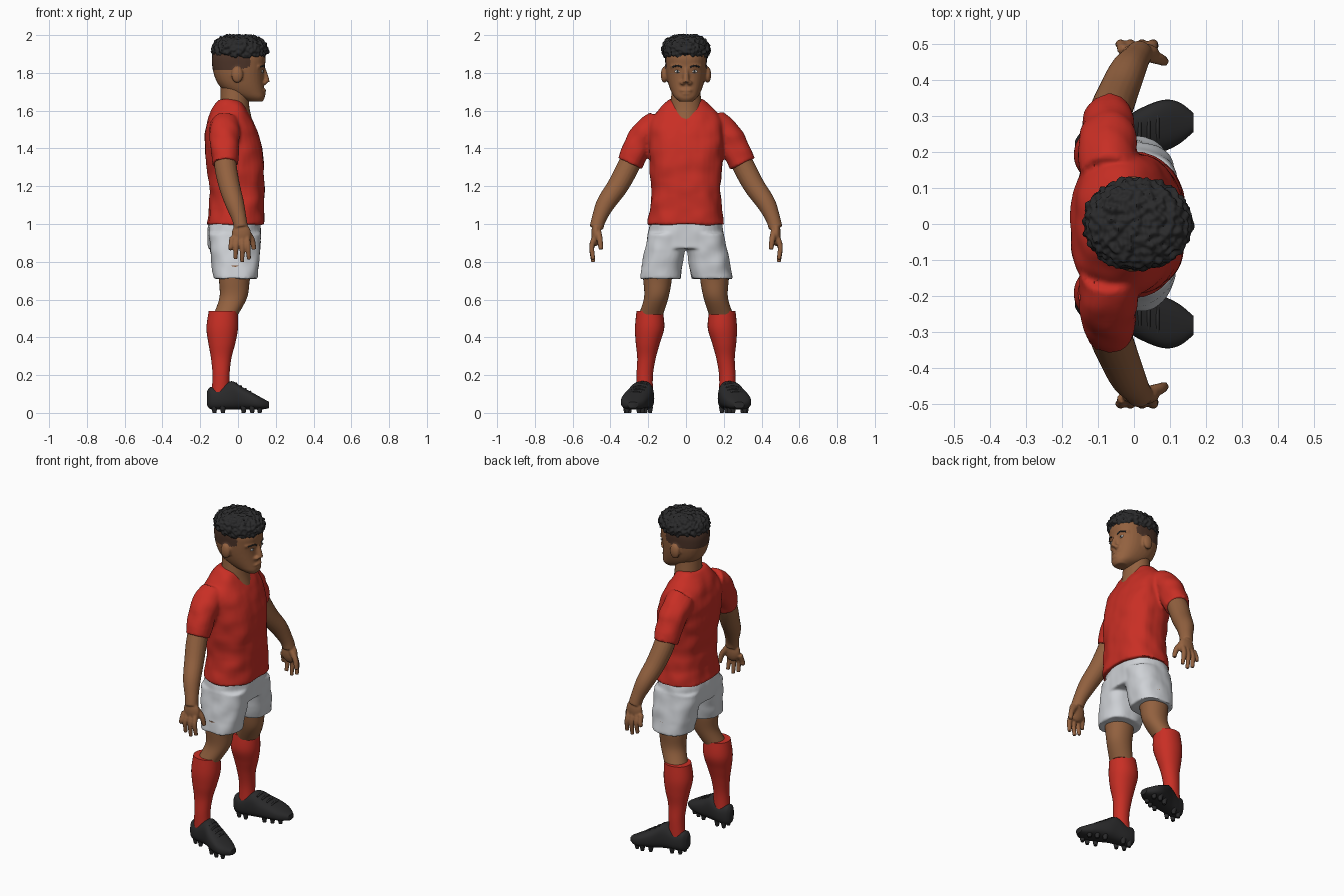
import bpy
import bmesh
import math
from mathutils import Vector, Matrix, noise
from mathutils.bvhtree import BVHTree

cube = bpy.data.objects.get("Cube")
if cube:
    bpy.data.objects.remove(cube, do_unlink=True)


def material(name, *rgb):
    mat = bpy.data.materials.new(name)
    mat.use_nodes = True
    mat.diffuse_color = (*rgb, 1)
    shader = next(n for n in mat.node_tree.nodes if n.type == 'BSDF_PRINCIPLED')
    shader.inputs["Base Color"].default_value = (*rgb, 1)
    shader.inputs["Roughness"].default_value = 0.8
    return mat


SKIN = material("brown skin", .29, .12, .05)
FADE = material("shaved hair", .075, .035, .022)
BLACK = material("black", .023, .023, .024)
RED = material("red cloth", .58, .028, .018)
WHITE = material("white cloth", .62, .64, .67)
EYE = material("eye white", .7, .68, .65)


def spline(rows, steps=6):
    """Catmull-Rom interpolation between rows of numbers."""
    p = [Vector(r) for r in rows]
    out = []
    for i in range(len(p) - 1):
        a, b, c, d = p[max(i - 1, 0)], p[i], p[i + 1], p[min(i + 2, len(p) - 1)]
        for s in range(steps):
            t = s / steps
            out.append((b * 2 + (c - a) * t + (a * 2 - b * 5 + c * 4 - d) * t ** 2
                        + (b * 3 - a - c * 3 + d) * t ** 3) * .5)
    return out + [p[-1]]


def bridge(bm, rings):
    rings = [[bm.verts.new(co) for co in ring] for ring in rings]
    n = len(rings[0])
    for low, high in zip(rings, rings[1:]):
        for k in range(n):
            bm.faces.new((low[k], low[(k + 1) % n], high[(k + 1) % n], high[k]))
    bm.faces.new(rings[0][::-1])
    bm.faces.new(rings[-1])


def loft(bm, rows, power=2.3, along_x=False, n=32):
    """Stack rounded sections, rows are (x0, x1, y0, y1, z)."""
    def bulge(v):
        return math.copysign(abs(v) ** (2 / power), v)
    rings = []
    for x0, x1, y0, y1, z in spline(rows):
        ring = []
        for k in range(n):
            a = math.tau * k / n
            x = (x0 + x1) / 2 + (x1 - x0) / 2 * bulge(math.cos(a))
            y = (y0 + y1) / 2 + (y1 - y0) / 2 * bulge(math.sin(a))
            ring.append((z, y, x) if along_x else (x, y, z))
        rings.append(ring)
    bridge(bm, rings)


def centred(rows):
    return [(x0, x1, -h, h, z) for x0, x1, h, z in rows]


def limb(bm, rows, side=1, n=20):
    """Round tube through rows of (x, y, z, radius)."""
    path = spline([(x, y * side, z, r) for x, y, z, r in rows])
    rings = []
    for i, row in enumerate(path):
        t = (path[min(i + 1, len(path) - 1)] - path[max(i - 1, 0)]).to_3d().normalized()
        u = Vector((1, 0, 0))
        u = (u - t * u.dot(t)).normalized()
        v = t.cross(u)
        angles = [math.tau * k / n for k in range(n)]
        rings.append([row.to_3d() + (u * math.cos(a) + v * math.sin(a)) * row[3] for a in angles])
    bridge(bm, rings)


def ball(bm, centre, size):
    bmesh.ops.create_icosphere(bm, subdivisions=3, radius=1,
                               matrix=Matrix.LocRotScale(Vector(centre), None, Vector(size)))


def finish(name, bm, mat, voxel=0, ruffle=0, scale=1):
    """Make the object, optionally fusing its pieces and roughening the surface."""
    bmesh.ops.recalc_face_normals(bm, faces=bm.faces)
    mesh = bpy.data.meshes.new(name)
    bm.to_mesh(mesh)
    bm.free()
    obj = bpy.data.objects.new(name, mesh)
    bpy.context.collection.objects.link(obj)
    if voxel:
        remesh = obj.modifiers.new("fuse", 'REMESH')
        remesh.mode = 'VOXEL'
        remesh.voxel_size = voxel
        soften = obj.modifiers.new("soften", 'SMOOTH')
        soften.iterations = 4
        graph = bpy.context.evaluated_depsgraph_get()
        mesh = bpy.data.meshes.new_from_object(obj.evaluated_get(graph))
        obj.modifiers.clear()
        obj.data = mesh
        mesh.name = name
    if ruffle:
        moved = [v.co + v.normal * ruffle * noise.noise(v.co * scale) for v in mesh.vertices]
        for v, co in zip(mesh.vertices, moved):
            v.co = co
    mesh.materials.clear()
    mesh.materials.append(mat)
    mesh.shade_smooth()
    mesh.set_sharp_from_angle(angle=math.radians(50))
    return obj


def mirror(obj):
    twin = obj.copy()
    twin.data = obj.data.copy()
    twin.name = twin.data.name = obj.name.replace("left", "right")
    twin.data.transform(Matrix.Scale(-1, 4, (0, 1, 0)))
    twin.data.flip_normals()
    bpy.context.collection.objects.link(twin)


# Shirt with sleeves
bm = bmesh.new()
loft(bm, centred([(-.167, .142, .203, .997), (-.152, .14, .188, 1.1), (-.152, .14, .184, 1.2),
                  (-.172, .136, .195, 1.35), (-.177, .116, .2, 1.45), (-.167, .087, .195, 1.53),
                  (-.145, .055, .155, 1.595), (-.115, .03, .105, 1.645), (-.1, .01, .085, 1.66)]), 2.5)
for side in (1, -1):
    limb(bm, [(-.07, .14, 1.53, .078), (-.072, .21, 1.475, .082),
              (-.07, .26, 1.4, .076), (-.068, .298, 1.318, .071)], side)
finish("shirt", bm, RED, .009, .008, 13)

# Shorts
bm = bmesh.new()
loft(bm, centred([(-.15, .12, .185, 1.03), (-.163, .122, .196, .96), (-.155, .12, .2, .87)]), 2.5)
for side in (1, -1):
    rows = [(-.155, .12, .003, .2, .95), (-.145, .115, .008, .224, .84), (-.127, .102, .03, .246, .71)]
    loft(bm, [(a, b, c * side, d * side, z) for a, b, c, d, z in rows], 2.5)
finish("shorts", bm, WHITE, .008, .006, 14)

# Neck
bm = bmesh.new()
loft(bm, centred([(-.08, .075, .08, 1.55), (-.092, .06, .083, 1.62),
                  (-.092, .055, .076, 1.7), (-.09, .05, .07, 1.78)]), 2)
finish("neck", bm, SKIN)

# Head with nose, lips, brow ridge and ears
bm = bmesh.new()
loft(bm, centred([(.06, .13, .035, 1.648), (0, .142, .06, 1.67), (-.065, .14, .078, 1.7),
                  (-.105, .136, .093, 1.74), (-.127, .136, .104, 1.79), (-.137, .143, .109, 1.84),
                  (-.136, .146, .11, 1.89), (-.11, .12, .095, 1.94), (-.05, .06, .05, 1.965)]))
limb(bm, [(.132, 0, 1.825, .013), (.146, 0, 1.78, .015), (.15, 0, 1.75, .019)])
ball(bm, (.136, 0, 1.707), (.014, .034, .009))
ball(bm, (.134, 0, 1.69), (.014, .028, .009))
for side in (1, -1):
    ball(bm, (.141, .019 * side, 1.748), (.014, .014, .012))
    ball(bm, (-.004, .115 * side, 1.79), (.031, .018, .044))
    limb(bm, [(.134, .012, 1.832, .009), (.127, .045, 1.84, .011), (.103, .08, 1.832, .009)], side)
head = finish("head", bm, SKIN, .006)
head.data.materials.append(FADE)
for face in head.data.polygons:
    c = face.center
    if c.z > 1.815 + .3 * max(c.x, 0) and c.x < .065 and abs(c.y) < .112:
        face.material_index = 1

# Eyes and eyebrows sit on the face surface
surface = BVHTree.FromPolygons([v.co for v in head.data.vertices],
                               [p.vertices for p in head.data.polygons])


def face_x(y, z):
    return surface.ray_cast(Vector((1, y, z)), Vector((-1, 0, 0)))[0].x


bm = bmesh.new()
ball(bm, (face_x(.045, 1.808), .045, 1.808), (.005, .016, .008))
mirror(finish("left_eye", bm, EYE))
bm = bmesh.new()
ball(bm, (face_x(.045, 1.808) + .003, .045, 1.808), (.004, .007, .007))
mirror(finish("left_iris", bm, BLACK))
bm = bmesh.new()
limb(bm, [(face_x(y, z) - .001, y, z, .0045) for y, z in ((.022, 1.83), (.045, 1.838), (.072, 1.832))])
mirror(finish("left_eyebrow", bm, BLACK))

# Curly hair
bm = bmesh.new()
loft(bm, centred([(-.125, .14, .108, 1.88), (-.136, .155, .122, 1.9), (-.138, .158, .126, 1.935),
                  (-.118, .135, .108, 1.972), (-.07, .085, .07, 1.994), (-.01, .03, .02, 2)]), 2.1)
finish("hair", bm, BLACK, .005, .013, 60)

# Arms and hands
bm = bmesh.new()
limb(bm, [(-.07, .26, 1.4, .055), (-.065, .308, 1.3, .059), (-.045, .362, 1.2, .056),
          (-.018, .424, 1.11, .05), (.006, .46, 1.03, .039), (.016, .474, .98, .037)])
ball(bm, (.018, .477, .945), (.052, .025, .062))
for base, tip, end in ((-.03, -.044, .868), (-.006, -.014, .815), (.022, .022, .798), (.048, .058, .812)):
    limb(bm, [(base, .482, .93, .016), ((base + tip) / 2, .499, .88, .014), (tip, .491, end, .011)])
limb(bm, [(.035, .468, .97, .018), (.072, .457, .92, .016), (.085, .45, .865, .012)])
mirror(finish("left_arm", bm, SKIN, .005))

# Legs and socks
bm = bmesh.new()
loft(bm, [(-.1, .075, .07, .235, .78), (-.1, .062, .076, .226, .7), (-.098, .048, .093, .222, .61),
          (-.13, 0, .122, .25, .52)], 2.1)
mirror(finish("left_leg", bm, SKIN))
bm = bmesh.new()
loft(bm, [(-.155, -.002, .122, .262, .54), (-.167, 0, .115, .27, .45), (-.157, -.014, .138, .266, .37),
          (-.143, -.035, .16, .258, .29), (-.135, -.045, .175, .262, .2), (-.14, -.045, .175, .262, .1)], 2.1)
mirror(finish("left_sock", bm, RED))

# Boots with laces and studs
bm = bmesh.new()
loft(bm, [(.04, .115, .19, .23, -.164), (.02, .137, .172, .255, -.145), (.018, .132, .168, .268, -.1),
          (.018, .168, .172, .29, -.035), (.018, .138, .18, .322, .02), (.018, .105, .2, .344, .08),
          (.018, .08, .222, .338, .125), (.025, .058, .255, .308, .165)], 2.6, True)
for x, z in ((-.01, .155), (.015, .14), (.04, .125), (.065, .111)):
    y = .24 + x * .4
    limb(bm, [(x, y - .035, z - .006, .006), (x, y, z + .001, .006), (x, y + .035, z - .006, .006)], n=8)
for x, y in ((-.125, .19), (-.125, .235), (-.08, .19), (-.08, .25), (.03, .215), (.03, .3),
             (.075, .23), (.075, .318), (.115, .25), (.115, .312)):
    limb(bm, [(x, y, .035, .017), (x, y, 0, .01)], n=10)
mirror(finish("left_boot", bm, BLACK))
